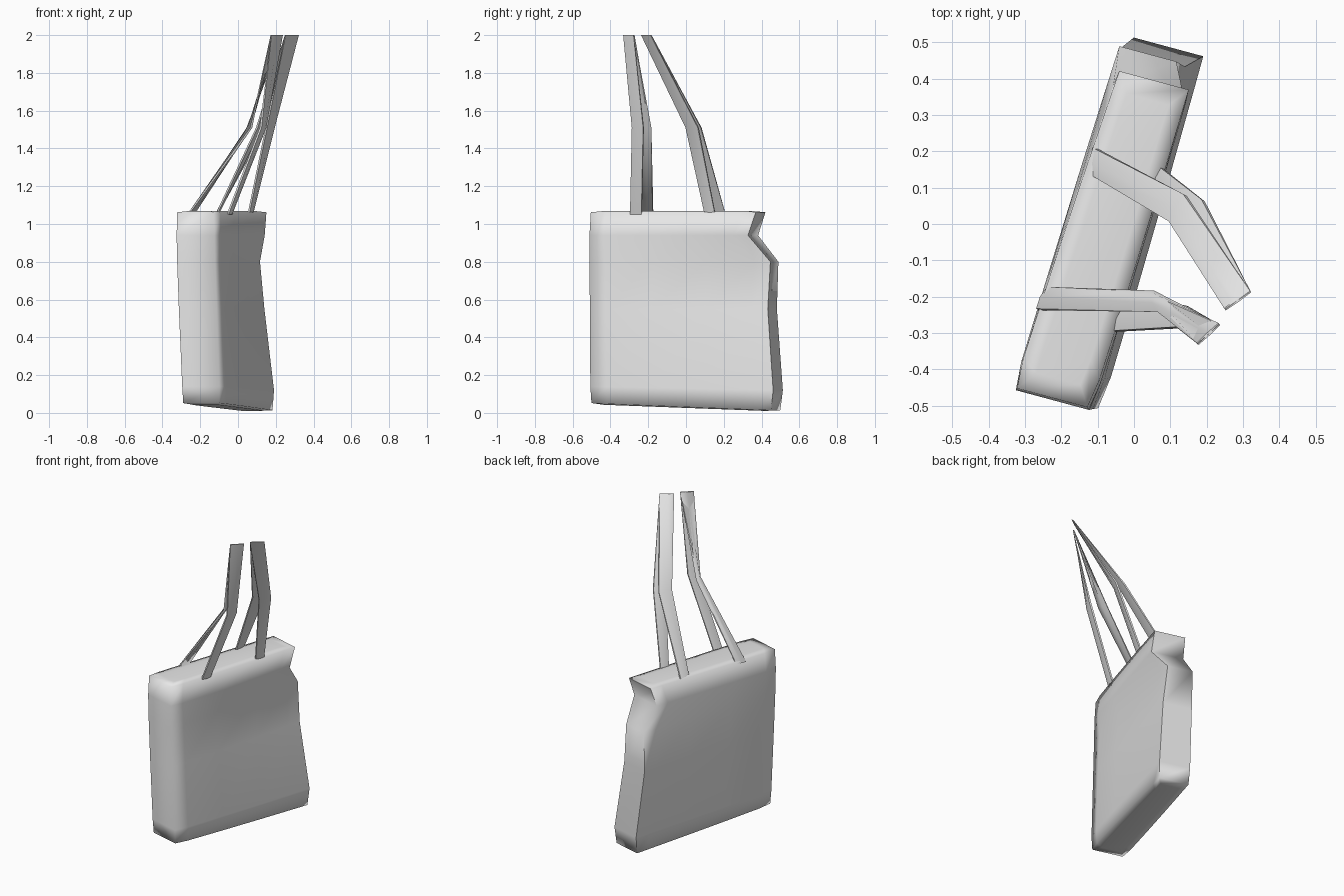
import bpy, bmesh, math
from mathutils import Vector

if "Cube" in bpy.data.objects:
    bpy.data.objects.remove(bpy.data.objects["Cube"], do_unlink=True)

GREY = (0.8, 0.8, 0.8, 1.0)
fabric = bpy.data.materials.new("light_grey_fabric")
fabric.use_nodes = True
fabric.diffuse_color = GREY
fabric.node_tree.nodes["Principled BSDF"].inputs["Base Color"].default_value = GREY


def loft(name, rings, angle):
    """Skin a list of equal closed rings, cap both ends and shade."""
    bm = bmesh.new()
    loops = [[bm.verts.new(p) for p in ring] for ring in rings]
    n = len(loops[0])
    for low, high in zip(loops, loops[1:]):
        for i in range(n):
            j = (i + 1) % n
            bm.faces.new((low[i], low[j], high[j], high[i]))
    bm.faces.new(loops[0][::-1])
    bm.faces.new(loops[-1])
    bmesh.ops.recalc_face_normals(bm, faces=bm.faces)
    mesh = bpy.data.meshes.new(name)
    bm.to_mesh(mesh)
    bm.free()
    mesh.materials.append(fabric)
    obj = bpy.data.objects.new(name, mesh)
    bpy.context.collection.objects.link(obj)
    bpy.ops.object.select_all(action="DESELECT")
    obj.select_set(True)
    bpy.context.view_layer.objects.active = obj
    bpy.ops.object.shade_smooth_by_angle(angle=math.radians(angle))


# Bag body: slab sections stacked upward, rounded at the front, with a crisp
# back end that is pinched and dented near the top
ACROSS = Vector((0.965, -0.26, 0))
SECTION = [(0, 0.91), (0.09, 1), (0.35, 1.02), (0.65, 1.02), (0.91, 1), (1, 0.99)]


def body_ring(z, front, back, half_front, half_back, tilt=0, inset=0):
    a, b = Vector((*front, z)), Vector((*back, z - tilt))
    side = [(inset + u * (1 - 2 * inset), v) for u, v in SECTION]
    outline = [(u, v) for u, v in side] + [(u, -v) for u, v in reversed(side)]
    return [a.lerp(b, u) + ACROSS * v * (half_front + (half_back - half_front) * u)
            for u, v in outline]


low_front, low_back = (-0.195, -0.475), (0.092, 0.475)
top_front, top_back = (-0.225, -0.478), (0.055, 0.395)
body = [
    body_ring(0.045, low_front, low_back, 0.07, 0.06, 0.036, 0.06),
    body_ring(0.052, low_front, low_back, 0.108, 0.095, 0.038),
    body_ring(0.14, (-0.197, -0.48), (0.095, 0.487), 0.112, 0.1, 0.02),
    body_ring(0.55, (-0.213, -0.482), (0.05, 0.457), 0.114, 0.094),
    body_ring(0.8, (-0.222, -0.484), (0.038, 0.468), 0.114, 0.082),
    body_ring(0.94, (-0.225, -0.484), (0.042, 0.355), 0.114, 0.104),
    body_ring(1.062, top_front, top_back, 0.11, 0.1),
    body_ring(1.068, top_front, top_back, 0.07, 0.06, 0, 0.06),
]
loft("bag_body", body, 85)


# Handles: each leg is a thin band through pairs of edge points, thinning at the tip
def band(name, edges, lean):
    rings = []
    stations = zip((1.05, 1.51, 2.0), edges, (0.02, 0.022, 0.005), (0, 0, lean))
    for z, (xa, ya, xb, yb), thick, shift in stations:
        a, b = Vector((xa, ya, z)), Vector((xb, yb, z))
        w = (b - a).normalized()
        off = Vector((w.y, -w.x, 0)) * thick / 2
        a, b = a + off * shift, b + off * shift
        # Lens-like section, full in the middle and thin at the rims
        mid = (a + b) / 2
        rings.append([a - off * 0.5, mid - off, b - off * 0.5,
                      b + off * 0.5, mid + off, a + off * 0.5])
    loft(name, rings, 60)


front_top = (0.175, -0.33, 0.235, -0.275)
back_top = (0.25, -0.235, 0.32, -0.185)
LEGS = {
    "front_handle_right_leg": [(-0.265, -0.235, -0.235, -0.175),
                               (0.07, -0.24, 0.05, -0.185), front_top],
    "front_handle_left_leg": [(-0.055, -0.295, -0.035, -0.235),
                              (0.12, -0.285, 0.145, -0.225), front_top],
    "back_handle_right_leg": [(-0.115, 0.135, -0.11, 0.21),
                              (0.1, 0.005, 0.14, 0.08), back_top],
    "back_handle_left_leg": [(0.055, 0.1, 0.075, 0.155),
                             (0.15, 0.0, 0.19, 0.065), back_top],
}
for name, edges in LEGS.items():
    band(name, edges, -1 if "right" in name else 1)
